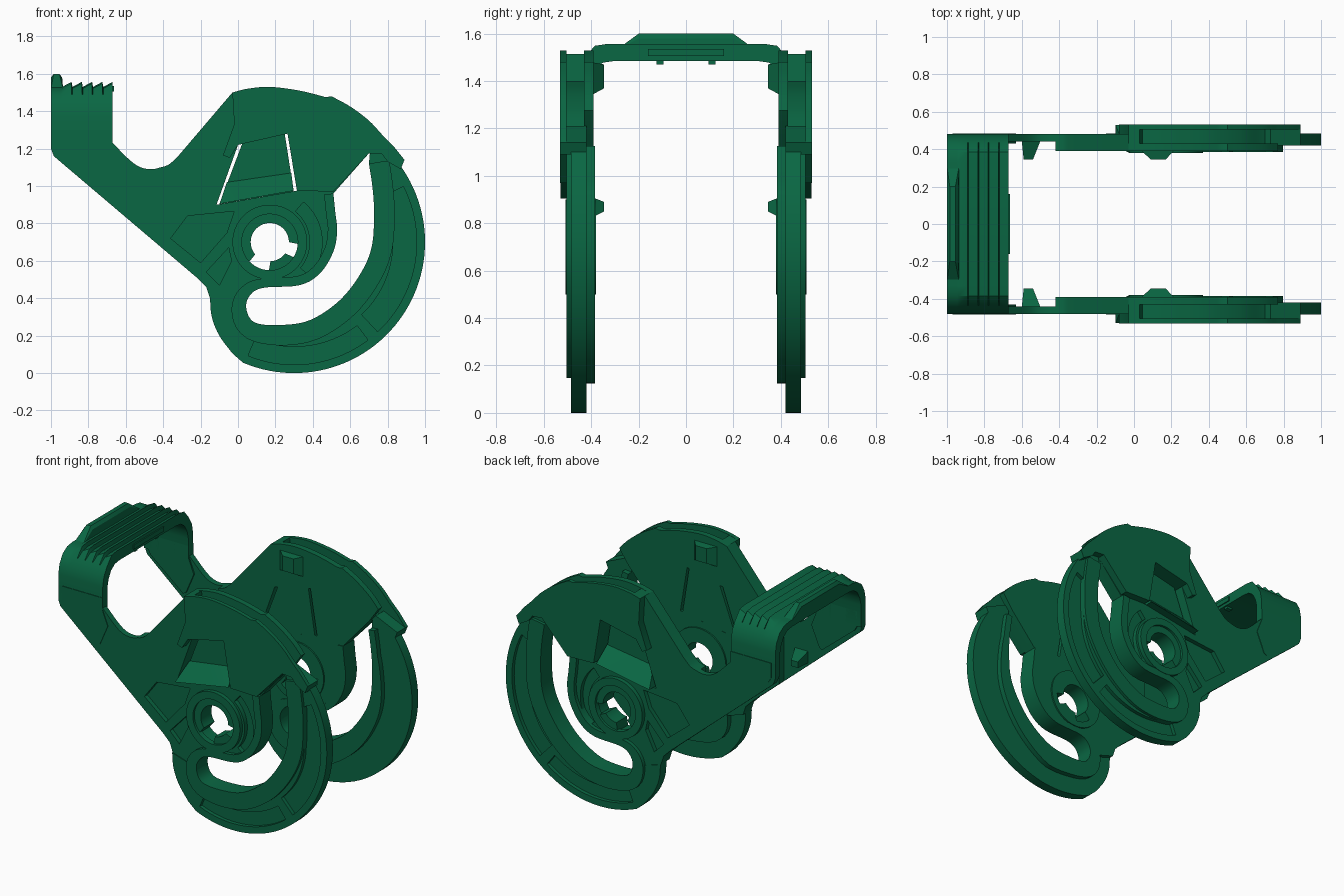
import bpy, bmesh, math
from mathutils import Vector

old = bpy.data.objects.get("Cube")
if old:
    bpy.data.objects.remove(old, do_unlink=True)

green = bpy.data.materials.new("deep_green")
green.use_nodes = True
COLOUR = (0.003, 0.135, 0.056, 1)
green.diffuse_color = COLOUR
green.node_tree.nodes["Principled BSDF"].inputs["Base Color"].default_value = COLOUR

STEPS = 5
SIDES = (("front", -1), ("back", 1))
parts = []


def smooth(points, steps=STEPS):
    """Catmull-Rom curve through the points."""
    p = [Vector(q) for q in points]
    p = [2 * p[0] - p[1]] + p + [2 * p[-1] - p[-2]]
    out = []
    for a, b, c, d in zip(p, p[1:], p[2:], p[3:]):
        for i in range(steps):
            t = i / steps
            out.append(b + (c - a) * t / 2 + (2 * a - 5 * b + 4 * c - d) * t * t / 2
                       + (3 * b - a - 3 * c + d) * t ** 3 / 2)
    return out + [p[-2]]


def arc(centre, radius, start, end, count=24):
    angles = [math.radians(start + (end - start) * i / count) for i in range(count + 1)]
    return [Vector((centre[0] + radius * math.cos(a), centre[1] + radius * math.sin(a))) for a in angles]


def sector(centre, inner, outer, start, end):
    return arc(centre, inner, start, end) + arc(centre, outer, end, start)


def finish(name, mesh):
    mesh.materials.clear()
    mesh.materials.append(green)
    ob = bpy.data.objects.new(name, mesh)
    bpy.context.collection.objects.link(ob)
    parts.append(ob)


def plate(name, loops, near, far):
    """Extrude an x-z outline with holes between two depths, on both sides."""
    for label, side in SIDES:
        cu = bpy.data.curves.new(name, "CURVE")
        cu.dimensions = "2D"
        cu.fill_mode = "BOTH"
        cu.extrude = (far - near) / 2
        for loop in loops:
            sp = cu.splines.new("POLY")
            sp.points.add(len(loop) - 1)
            for pt, q in zip(sp.points, loop):
                pt.co = (q[0], q[1], 0, 1)
            sp.use_cyclic_u = True
        tmp = bpy.data.objects.new(name, cu)
        bpy.context.collection.objects.link(tmp)
        dg = bpy.context.evaluated_depsgraph_get()
        mesh = bpy.data.meshes.new_from_object(tmp.evaluated_get(dg))
        bpy.data.objects.remove(tmp, do_unlink=True)
        bm = bmesh.new()
        bm.from_mesh(mesh)
        for v in bm.verts:
            x, z, depth = v.co
            v.co = (x, side * (near + far) / 2 - depth, z)
        bmesh.ops.remove_doubles(bm, verts=bm.verts, dist=0.0001)
        bmesh.ops.recalc_face_normals(bm, faces=bm.faces)
        bm.to_mesh(mesh)
        bm.free()
        finish(label + "_" + name, mesh)


def hull(name, points, sides=SIDES):
    """Convex solid, repeated on each side."""
    for label, side in sides:
        bm = bmesh.new()
        for x, y, z in points:
            bm.verts.new((x, side * y, z))
        bmesh.ops.convex_hull(bm, input=bm.verts)
        bmesh.ops.recalc_face_normals(bm, faces=bm.faces)
        mesh = bpy.data.meshes.new(name)
        bm.to_mesh(mesh)
        bm.free()
        finish(label + "_" + name, mesh)


def loft(name, rings):
    bm = bmesh.new()
    rows = [[bm.verts.new(p) for p in ring] for ring in rings]
    for a, b in zip(rows, rows[1:]):
        for i in range(len(a)):
            j = (i + 1) % len(a)
            bm.faces.new((a[i], a[j], b[j], b[i]))
    bm.faces.new(rows[0])
    bm.faces.new(rows[-1])
    bmesh.ops.recalc_face_normals(bm, faces=bm.faces)
    mesh = bpy.data.meshes.new(name)
    bm.to_mesh(mesh)
    bm.free()
    finish(name, mesh)


# Shared outlines
HUB = (0.17, 0.7)
RIM = (0.3, 0.7)
slot = smooth([(.51, .96), (.52, .86), (.53, .76), (.51, .65), (.44, .535), (.33, .47),
               (.13, .455), (.06, .41), (.045, .34), (.09, .27), (.225, .257), (.385, .283),
               (.545, .39), (.66, .54), (.717, .685), (.727, .87), (.718, 1), (.7, 1.12)])
split = 8 * STEPS
crown = smooth([(-.03, 1.5), (.05, 1.52), (.17, 1.53), (.33, 1.51), (.47, 1.475)])
brow = smooth([(.5, 1.48), (.6, 1.425), (.7, 1.35), (.77, 1.275)])
groove = [(-.03, 1.5), (.03, 1.515), (.045, 1.39)] + smooth([(.2, 1.4), (.4, 1.36), (.57, 1.28), (.68, 1.19)])
keyhole = []
for deg in range(0, 360, 4):
    notch = 222 <= deg <= 268 or 328 <= deg <= 356
    keyhole += arc(HUB, 0.158 if notch else 0.102, deg, deg, 1)[:1]
window = [(-.115, .9), (.315, .975), (.265, 1.28), (0, 1.22)]

# Cam body: inner wall, grooved core, pocketed outer layer
neck = smooth([(-.42, 1.098), (-.37, 1.115), (-.32, 1.16)])
below = [(.7, 1.175)] + slot[:split + 1] + [(-.15, .4), (-.17, .46), (-.22, .51)]
body = [(-.42, .68)] + neck + crown + brow + below
core = [(-.42, .68)] + neck + groove + below
triangle_pocket = [(-.36, .72), (-.27, .84), (-.02, .865), (-.06, .75), (-.2, .59)]
small_pocket = [(-.17, .54), (-.05, .67), (-.035, .6), (-.1, .47)]
hub_pocket = sector(HUB, .215, .28, -40, 50)
plate("cam_body", [body, keyhole, window], .39, .43)
plate("cam_core", [core, keyhole, window], .43, .45)
plate("cam_ribs", [core, keyhole, window, triangle_pocket, small_pocket, hub_pocket], .45, .48)
plate("hub_ring", [arc(HUB, .2, 0, 352, 44), keyhole], .38, .492)
plate("hub_lip", [arc(HUB, .2, 0, 352, 44), arc(HUB, .15, 0, 352, 44)], .47, .508)

# Crescent rim with pockets, its tip tucked under the cap
rim = (slot[split:] + [(.705, 1.175), (.77, 1.185), (.84, 1.15)] + arc(RIM, .7, 34, -113, 48)
       + smooth([(-.03, .105), (-.1, .2), (-.14, .3), (-.15, .4)]))
plate("rim", [rim], .42, .46)
plate("rim_ribs", [rim, sector(RIM, .53, .655, -47, 27), sector(RIM, .56, .655, -112, -53)], .46, .485)


def border(width):
    """Band along the slot, as wide as the rule says at each point."""
    edge = []
    for i, p in enumerate(slot):
        run = slot[min(i + 1, len(slot) - 1)] - slot[max(i - 1, 0)]
        run.normalize()
        edge.append(p + Vector((run.y, -run.x)) * width(i))
    return slot + edge[::-1]


# Raised track walls around the slot
plate("outer_track_wall", [border(lambda i: .05 + .06 * min(1, max(0, (i - split + 10) / 20)))], .44, .505)
plate("inner_track_wall", [border(lambda i: .045 + .1 * max(0, 1 - abs(i - split - 14) / 24))], .385, .44)

# Outer cap, its filling and its end stop
tip = [(.83, 1.215), (.89, 1.14), (.87, 1.09), (.8, 1.13), (.77, 1.17), (.7, 1.175)]
cap_edge = [(.51, .97)] + window[1:] + [(-.045, 1.15), (-.08, 1.165), (-.02, 1.33)]
plate("cap_filling", [groove + [(.7, 1.175)] + cap_edge], .48, .505)
plate("outer_cap", [crown + brow + tip + cap_edge], .505, .532)
plate("cap_stop", [[(.73, 1.21)] + tip[1:]], .42, .505)

# Spring flap flush with the inner wall, ramp at its root, catch at its top
plate("spring_flap", [[(-.1, .903), (.298, .972), (.25, 1.277), (.022, 1.225)]], .39, .43)
hull("flap_ramp", [(x, y, z) for x, z in ((-.098, .905), (.297, .975)) for y in (.43, .53)]
     + [(-.06, .43, 1.02), (.285, .43, 1.07)])
hull("catch", [(x, .4, z) for x in (.03, .22) for z in (1.34, 1.48)]
     + [(x, .345, z) for x in (.09, .17) for z in (1.37, 1.47)])

# Arms and handle feet
arm = ([(-1, 1.3), (-1, 1.2), (-.985, 1.16), (-.95, 1.13), (-.42, .68)]
       + smooth([(-.42, 1.098), (-.46, 1.09), (-.52, 1.1), (-.58, 1.14), (-.67, 1.23)]) + [(-.67, 1.3)])
plate("arm", [arm], .44, .48)
plate("handle_foot", [[(-.97, 1.3), (-.97, 1.2), (-.95, 1.165), (-.71, .97), (-.69, .98),
                       (-.63, 1.12), (-.67, 1.22), (-.67, 1.3)]], .43, .484)
hull("arm_stud", [(-.6, .445, .85), (-.5, .445, .8), (-.6, .445, .93), (-.5, .445, .93)]
     + [(x, .345, z) for x in (-.59, -.54) for z in (.85, .89)])

# Arched handle with saw-tooth grip
outer = [(.48, 1.2), (.48, 1.37), (.467, 1.435), (.435, 1.49), (.385, 1.522), (.33, 1.53)]
inner = [(.43, 1.2), (.43, 1.35), (.418, 1.4), (.39, 1.45), (.35, 1.478), (.3, 1.485)]


def mirrored(half):
    return [(-y, z) for y, z in half] + [(y, z) for y, z in half[::-1]]


stations = [(-1, 0), (-.945, 0)]
for k in range(5):
    x = -.94 + k * .055
    stations += [(x, 0), (x + .05, .027)]
stations.append((-.67, 0))
loft("handle", [[(x, y, z + (rise if z > 1.51 else 0)) for y, z in mirrored(outer)]
                + [(x, y, z) for y, z in mirrored(inner)[::-1]] for x, rise in stations])
one = (("handle", 1),)
hull("thumb_lip", [(x, y, 1.52) for x in (-1, -.935) for y in (-.31, .31)]
     + [(x, y, z) for x, z in ((-1, 1.58), (-.985, 1.6), (-.955, 1.6), (-.94, 1.58)) for y in (-.2, .2)], one)
hull("front_bar", [(x, y, z) for x in (-.69, -.662) for y in (-.16, .16) for z in (1.505, 1.535)], one)
for label, y in (("right_nub", -.11), ("left_nub", .11)):
    hull(label, [(x, y + d, z) for x in (-.72, -.68) for d in (-.015, .015) for z in (1.47, 1.5)], one)

# Smooth shading with sharp edges kept
bpy.ops.object.select_all(action="DESELECT")
for ob in parts:
    ob.select_set(True)
bpy.context.view_layer.objects.active = parts[0]
bpy.ops.object.shade_smooth_by_angle(angle=math.radians(30))
